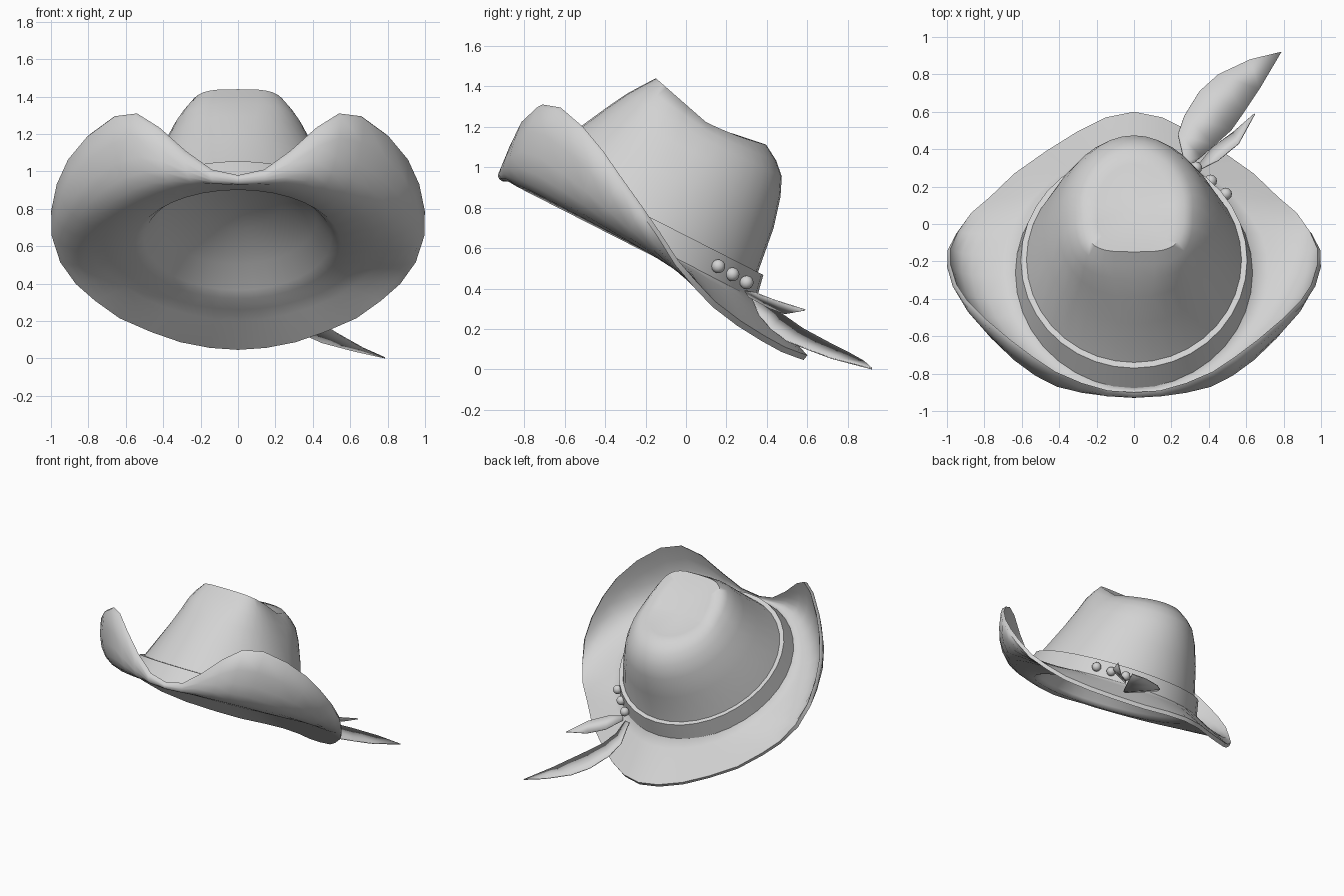
import bpy, math
from mathutils import Vector

cube = bpy.data.objects.get("Cube")
if cube:
    bpy.data.objects.remove(cube, do_unlink=True)

grey = bpy.data.materials.new("light_grey")
grey.use_nodes = True
grey.diffuse_color = (0.65, 0.65, 0.65, 1)
grey.node_tree.nodes["Principled BSDF"].inputs["Base Color"].default_value = (0.65, 0.65, 0.65, 1)

# Tilted frame of the hat: origin at the middle of the head opening
TILT = math.radians(27)
ORIGIN = Vector((0, -0.26, 0.66))
SIDE = Vector((1, 0, 0))
BACK = Vector((0, math.cos(TILT), -math.sin(TILT)))
UP = Vector((0, math.sin(TILT), math.cos(TILT)))
HALF = 18
COUNT = HALF * 2
THICK = 0.03


def finish(obj, angle):
    obj.data.materials.append(grey)
    bpy.ops.object.select_all(action='DESELECT')
    obj.select_set(True)
    bpy.context.view_layer.objects.active = obj
    bpy.ops.object.shade_smooth_by_angle(angle=math.radians(angle))


def mesh_object(name, verts, faces):
    mesh = bpy.data.meshes.new(name)
    mesh.from_pydata(verts, [], faces)
    mesh.update()
    obj = bpy.data.objects.new(name, mesh)
    bpy.context.collection.objects.link(obj)
    return obj


def bridge(rows, closed=True):
    """Quads between consecutive rows of points."""
    size = len(rows[0])
    faces = []
    for r in range(len(rows) - 1):
        for i in range(size if closed else size - 1):
            j = (i + 1) % size
            faces.append((r * size + i, r * size + j, (r + 1) * size + j, (r + 1) * size + i))
    return [p for row in rows for p in row], faces


def ring(height, front, back, width, lift=0.0, power=1.0):
    """Oval ring across the hat axis; power squares its front, lift raises it."""
    points = []
    for i in range(COUNT):
        a = math.pi * i / HALF
        s, c = math.sin(a), math.cos(a)
        if c < 0:
            s, c = [math.copysign(abs(v) ** power, v) for v in (s, c)]
        h = height + lift * (0.08 * max(0, -c) + 0.035 * max(0, c) ** 2)
        along = (front + back) / 2 + (back - front) / 2 * c
        points.append(ORIGIN + SIDE * width * s + BACK * along + UP * h)
    return points


# Brim edge on the left half, from the back to the front
edge = [(0, .6, .07), (.15, .57, .08), (.31, .49, .11), (.47, .39, .165), (.64, .27, .24),
        (.77, .145, .335), (.87, .06, .425), (.94, -.04, .54), (.98, -.13, .68),
        (.98, -.22, .81), (.95, -.32, .95), (.89, -.41, 1.08), (.79, -.51, 1.2),
        (.66, -.62, 1.295), (.54, -.71, 1.31), (.42, -.79, 1.235), (.28, -.85, 1.11),
        (.14, -.89, 1.01), (0, -.9, .98)]
rim = [Vector(p) for p in edge]
rim += [Vector((-p.x, p.y, p.z)) for p in reversed(rim[1:-1])]

# Brim rows curl from the head opening to the rim, with an underside below them
opening = ring(0, -.68, .68, .62)
STEPS = 6
upper, under = [], []
for step in range(1, STEPS + 1):
    t = step / STEPS
    top_row, low_row = [], []
    for inner, outer in zip(opening, rim):
        span = outer - inner
        rise = span.dot(UP)
        droops = rise < -0.06
        control = inner + (span - UP * rise) * (0.75 if droops else 0.88)
        control += UP * (rise * 0.75 if droops else -0.045)
        point = inner * (1 - t) ** 2 + control * 2 * t * (1 - t) + outer * t * t
        slope = ((control - inner) * (1 - t) + (outer - control) * t).normalized()
        normal = (UP - slope * slope.dot(UP)).normalized()
        top_row.append(point)
        low_row.append(point - (normal + UP).normalized() * THICK)
    upper.append(top_row)
    under.append(low_row)

# Shallow hollow, underside, upper brim, then the crown with its dented top
rows = [ring(.18, -.45, .28, .24),
        ring(.07, -.57, .48, .42),
        ring(-.015, -.60, .62, .50),
        ring(-.045, -.62, .66, .55)]
rows += under + upper[::-1] + [
    opening,
    ring(.12, -.60, .63, .575),
    ring(.35, -.485, .60, .48, 0, .95),
    ring(.50, -.405, .56, .41, .1, .85),
    ring(.585, -.35, .52, .36, .3, .7),
    ring(.63, -.30, .46, .315, .65, .6),
    ring(.665, -.255, .38, .27, 1, .55),
    ring(.66, -.20, .30, .20, .8, .6)]
verts, faces = bridge(rows)
last = len(verts) - COUNT
verts += [ORIGIN - BACK * 0.08 + UP * 0.21, ORIGIN + BACK * 0.05 + UP * 0.65]
for i in range(COUNT):
    j = (i + 1) % COUNT
    faces.append((j, i, last + COUNT))
    faces.append((last + i, last + j, last + COUNT + 1))
hat = mesh_object("crown_and_brim", verts, faces)
if hat.data.polygons[-1].normal.dot(UP) < 0:
    hat.data.flip_normals()
finish(hat, 65)

# Band around the base of the crown
band_rows = [ring(-.005, -.66, .66, .60), ring(-.005, -.69, .685, .635),
             ring(.12, -.634, .66, .605), ring(.12, -.59, .62, .565)]
band = mesh_object("hat_band", *bridge(band_rows))
if band.data.polygons[COUNT + HALF].normal.dot(BACK) > 0:
    band.data.flip_normals()
finish(band, 30)

# Three beads beside the feathers
for n in range(3):
    bpy.ops.mesh.primitive_uv_sphere_add(
        segments=12, ring_count=8, radius=0.034,
        location=Vector((.49, .16, .51)).lerp(Vector((.33, .30, .43)), n / 2))
    bead = bpy.context.object
    bead.name = f"bead_{n + 1}"
    finish(bead, 60)


# Feathers: thin blades spanned between two edges
def feather(name, left, right):
    sides = [[Vector(p) for p in side] for side in (left, right)]
    obj = mesh_object(name, *bridge(sides, closed=False))
    mod = obj.modifiers.new("thickness", 'SOLIDIFY')
    mod.thickness = 0.006
    mod.offset = 0
    finish(obj, 60)


feather("large_feather",
        [(.27, .33, .37), (.235, .48, .27), (.27, .58, .20), (.35, .71, .13),
         (.45, .80, .085), (.62, .88, .04), (.785, .92, .004)],
        [(.31, .32, .37), (.36, .36, .27), (.43, .42, .20), (.52, .50, .14),
         (.59, .60, .10), (.67, .72, .055), (.787, .918, .003)])
feather("small_feather",
        [(.34, .31, .36), (.42, .41, .305), (.53, .49, .275), (.645, .59, .293)],
        [(.35, .29, .39), (.45, .34, .38), (.56, .43, .345), (.646, .588, .295)])
